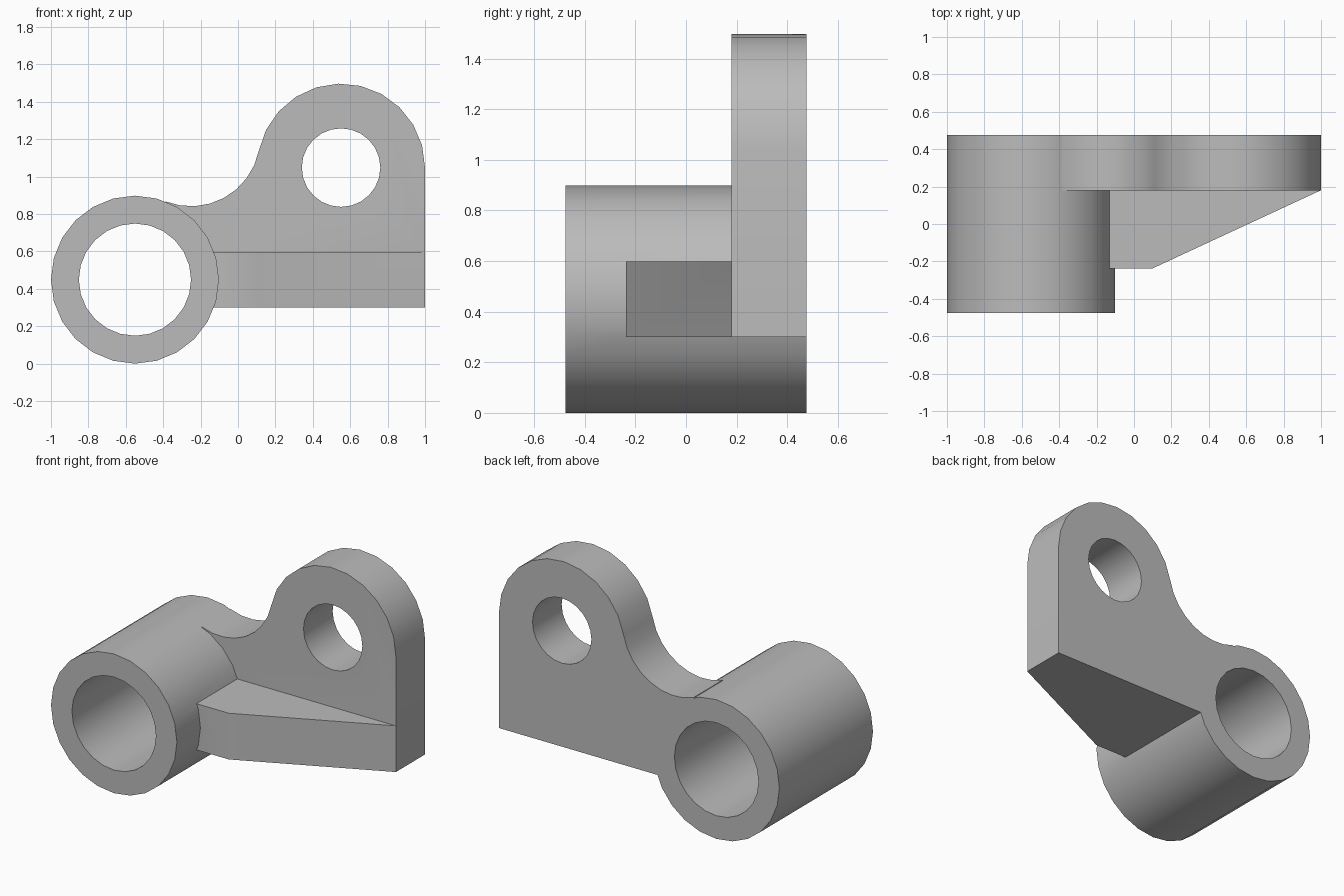
import bpy, bmesh, math

if "Cube" in bpy.data.objects:
    bpy.data.objects.remove(bpy.data.objects["Cube"])

# One plain grey for the whole casting
grey = bpy.data.materials.new("machined_grey")
grey.use_nodes = True
colour = (0.5, 0.5, 0.5, 1)
grey.diffuse_color = colour
grey.node_tree.nodes["Principled BSDF"].inputs["Base Color"].default_value = colour

SIDES = 24
FRONT, BACK, PLATE_FRONT = -0.477, 0.477, 0.18
HUB, LUG = (-0.551, 0.449), (0.551, 1.048)
RADIUS = 0.449
FILLET = 0.37


def arc(centre, radius, start, end, steps):
    """Points along an arc, both ends included, angles in radians."""
    return [(centre[0] + radius * math.cos(start + (end - start) * i / steps),
             centre[1] + radius * math.sin(start + (end - start) * i / steps))
            for i in range(steps + 1)]


def circle(centre, radius):
    return arc(centre, radius, 0, math.tau, SIDES)[:-1]


def prism(name, points, direction):
    """Extrude a closed loop of 3D points."""
    bm = bmesh.new()
    face = bm.faces.new([bm.verts.new(p) for p in points])
    new = bmesh.ops.extrude_face_region(bm, geom=[face])["geom"]
    bmesh.ops.translate(bm, vec=direction,
                        verts=[v for v in new if isinstance(v, bmesh.types.BMVert)])
    bmesh.ops.recalc_face_normals(bm, faces=bm.faces)
    mesh = bpy.data.meshes.new(name)
    bm.to_mesh(mesh)
    bm.free()
    mesh.materials.append(grey)
    obj = bpy.data.objects.new(name, mesh)
    bpy.context.collection.objects.link(obj)
    return obj


def along_y(name, profile, y0, y1):
    return prism(name, [(x, y0, z) for x, z in profile], (0, y1 - y0, 0))


def combine(target, tool, operation):
    """Apply a boolean and discard the tool."""
    mod = target.modifiers.new(operation.lower(), "BOOLEAN")
    mod.operation, mod.object, mod.solver = operation, tool, "EXACT"
    bpy.context.view_layer.objects.active = target
    bpy.ops.object.modifier_apply(modifier=mod.name)
    bpy.data.objects.remove(tool)


# Hub barrel
bracket = along_y("bracket", circle(HUB, RADIUS), FRONT, BACK)

# Upright plate: round lug, concave fillet tangent to lug and hub, flat bottom
span = math.dist(HUB, LUG)
reach = math.sqrt((RADIUS + FILLET) ** 2 - (span / 2) ** 2)
ux, uz = (LUG[0] - HUB[0]) / span, (LUG[1] - HUB[1]) / span
centre = ((HUB[0] + LUG[0]) / 2 - uz * reach, (HUB[1] + LUG[1]) / 2 + ux * reach)
to_lug = math.atan2(LUG[1] - centre[1], LUG[0] - centre[0])
to_hub = math.atan2(HUB[1] - centre[1], HUB[0] - centre[0])
outline = [(1.0, 0.3)]
outline += arc(LUG, RADIUS, 0, to_lug + math.pi, 11)
outline += arc(centre, FILLET, to_lug, to_hub, 8)[1:]
outline += [(-0.4, 0.8), (-0.2, 0.3)]
combine(bracket, along_y("plate", outline, PLATE_FRONT, BACK), "UNION")

# Tapered horizontal rib joining hub and plate
rib = [(-0.2, 0.25), (0.999, 0.25), (0.999, PLATE_FRONT), (0.1, -0.237), (-0.2, -0.237)]
combine(bracket, prism("rib", [(x, y, 0.3) for x, y in rib], (0, 0, 0.298)), "UNION")

# Through bores
for spot, radius in ((HUB, 0.3), (LUG, 0.21)):
    combine(bracket, along_y("bore", circle(spot, radius), -0.6, 0.6), "DIFFERENCE")

bpy.ops.object.select_all(action="DESELECT")
bracket.select_set(True)
bpy.context.view_layer.objects.active = bracket
bpy.ops.object.shade_smooth_by_angle(angle=math.radians(30))
